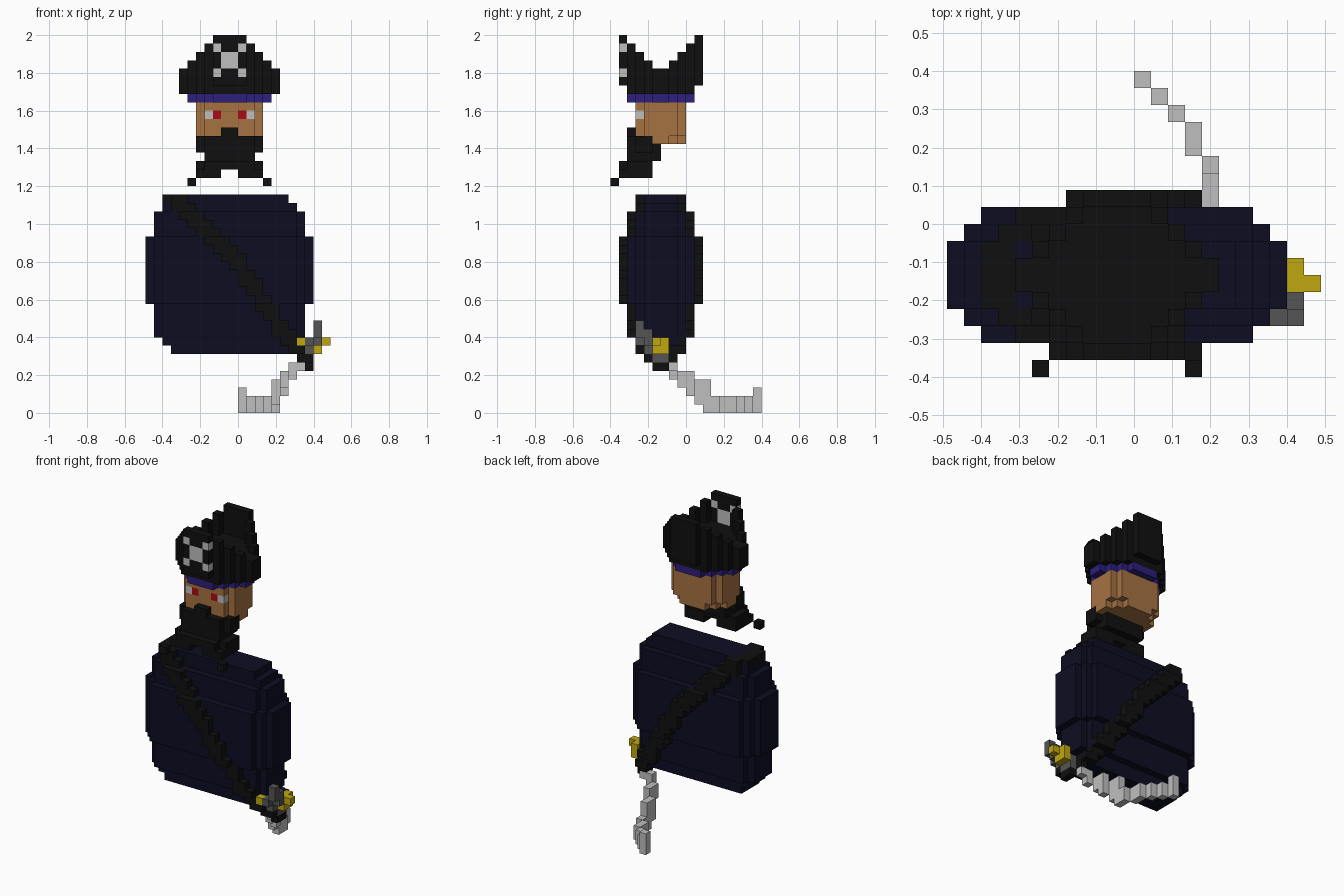
import bpy
import bmesh
from mathutils import Vector

if "Cube" in bpy.data.objects:
    bpy.data.objects.remove(bpy.data.objects["Cube"])

UNIT = 2 / 45              # size of one block
ORIGIN = Vector((11, 9, 0))  # block coordinates of the world origin
parts = {}                 # part name -> (colour, cells)
owner = {}                 # cell -> part name, first claim wins


def material(name, colour):
    mat = bpy.data.materials.new(name)
    mat.use_nodes = True
    mat.diffuse_color = (*colour, 1)
    shader = mat.node_tree.nodes["Principled BSDF"]
    shader.inputs["Base Color"].default_value = (*colour, 1)
    shader.inputs["Roughness"].default_value = 0.9
    return mat


BLACK = material("black", (.005, .005, .005))
NAVY = material("navy", (.004, .004, .016))
SKIN = material("skin", (.38, .17, .055))
PURPLE = material("purple", (.026, .014, .2))
SILVER = material("silver", (.52, .52, .52))
GREY = material("dark_grey", (.09, .09, .09))
GOLD = material("gold", (.53, .39, .005))
RED = material("red", (.4, .003, .006))


def box(i0, i1, j0, j1, k0, k1):
    return [(i, j, k) for i in range(i0, i1 + 1)
            for j in range(j0, j1 + 1) for k in range(k0, k1 + 1)]


def solid(rule, k0, k1):
    """Cells obeying rule(a, b, k): a and b are distances from the middle."""
    return [(i, j, k) for i, j, k in box(0, 21, 0, 17, k0, k1)
            if rule(abs(i - 9.5), abs(j - 5.5), k)]


def mirrored(cells):
    return cells + [(19 - i, j, k) for i, j, k in cells]


def part(name, mat, cells):
    cells = [c for c in cells if c not in owner]
    parts[name] = (mat, cells)
    for c in cells:
        owner[c] = name


# Hat: octagonal crown with a raised rim front and back
def hat_rule(a, b, k):
    if a + b > 6 or b > 4.5 or (k == 38 and b > 3.5):
        return False
    rim = a + b == 6 or b == 4.5
    return k <= min(44, 45.5 - a) and (rim or k <= 40)


part("hat_emblem", SILVER, mirrored([(8, 1, 43), (8, 1, 40)] + box(9, 9, 1, 1, 41, 42)))
part("hat", BLACK, solid(hat_rule, 38, 44))
part("hat_band", PURPLE, solid(lambda a, b, k: a < 5 and b < 4 and a + b <= 5, 37, 37))

# Face
part("eye_whites", SILVER, mirrored([(7, 3, 35)]))
part("pupils", RED, mirrored([(8, 3, 35)]))


# Beard: moustache, full chin, forked tips
beard = box(9, 9, 2, 2, 33, 33)
beard += box(7, 9, 2, 2, 31, 32) + box(6, 9, 3, 4, 31, 32) + box(7, 9, 5, 5, 31, 31)
beard += box(7, 9, 2, 5, 30, 30) + box(6, 9, 2, 4, 29, 29) + box(7, 9, 1, 1, 29, 29)
beard += box(6, 8, 1, 4, 28, 28) + [(5, 0, 27)]
part("beard", BLACK, mirrored(beard))


def head_rule(a, b, k):
    return a < 4 and b < 3 and a + b <= (5 if k > 32 else 4.5)


part("head", SKIN, solid(head_rule, 32, 36))


# Torso: stepped barrel, narrower towards top and bottom
def torso_rule(a, b, k):
    step = 0 if 13 <= k <= 20 else 1 if 9 <= k <= 23 else 2
    end = 1 if k in (7, 25) else 0
    return a <= 9.5 - step - end and b <= 3.5 - step and a + b <= 11 - step


torso = solid(torso_rule, 7, 25)
inside = set(torso)


# Sash: diagonal strip lying on the torso front and back, closed at both ends
def sash_centre(k):
    return 10 + (18 - k) * (1 if k > 18 else .68)


sash = [(i, j + d, k) for i, j, k in torso for d in (-1, 1)
        if (i, j + d, k) not in inside and abs(i - sash_centre(k)) <= 1.2]
sash += box(2, 3, 4, 7, 25, 25) + box(3, 3, 3, 8, 25, 25)
sash += box(17, 18, 3, 8, 7, 7) + box(18, 18, 4, 7, 6, 6)
sash += box(19, 19, 4, 4, 6, 6) + box(19, 19, 5, 6, 5, 5)

# Sword: hilt, guard and stepped curved blade
part("sword_guard", GOLD, box(20, 20, 5, 6, 7, 8) + [(21, 5, 8), (18, 3, 8)])
part("sword_hilt", GREY, box(20, 20, 3, 3, 9, 10) + box(20, 20, 4, 4, 8, 9)
     + box(19, 19, 3, 4, 8, 8) + box(19, 19, 4, 6, 7, 7) + box(19, 19, 5, 6, 6, 6))
blade = [(18, 7, 5)] + box(17, 17, 7, 7, 4, 5) + box(16, 16, 8, 8, 3, 4)
blade += box(16, 16, 9, 9, 2, 4) + box(15, 15, 10, 10, 1, 3) + box(15, 15, 11, 11, 0, 3)
blade += box(15, 15, 12, 12, 0, 1) + box(14, 14, 13, 14, 0, 1)
blade += box(13, 13, 15, 15, 0, 1) + box(12, 12, 16, 16, 0, 1) + box(11, 11, 17, 17, 0, 2)
part("sword_blade", SILVER, blade)
part("sash", BLACK, sash)
part("torso", NAVY, torso)


# Turn each part into a mesh of its exposed block faces
def build(name, mat, cells):
    bm = bmesh.new()
    for cell in cells:
        centre = Vector(cell) + Vector((.5, .5, .5)) - ORIGIN
        for axis in range(3):
            for sign in (-1, 1):
                n = Vector((0, 0, 0))
                n[axis] = sign
                if tuple(int(c + d) for c, d in zip(cell, n)) in owner:
                    continue
                u = Vector((n.y, n.z, n.x))
                w = n.cross(u)
                corners = (-u - w, u - w, u + w, w - u)
                bm.faces.new([bm.verts.new((centre + (n + c) / 2) * UNIT)
                              for c in corners])
    bmesh.ops.remove_doubles(bm, verts=bm.verts, dist=UNIT / 100)
    mesh = bpy.data.meshes.new(name)
    bm.to_mesh(mesh)
    bm.free()
    mesh.materials.append(mat)
    bpy.context.collection.objects.link(bpy.data.objects.new(name, mesh))


for name, (mat, cells) in parts.items():
    build(name, mat, cells)
